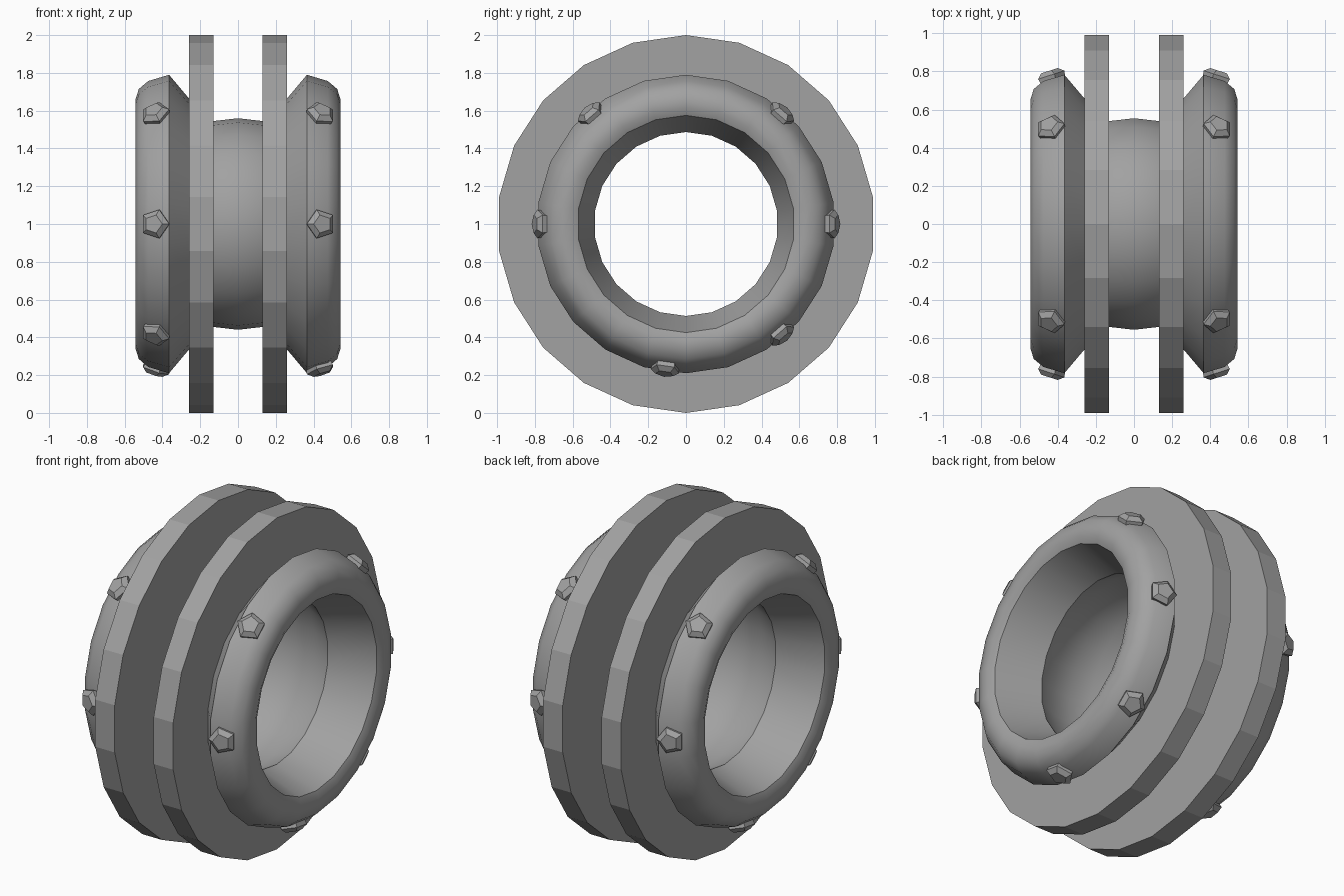
import bpy, bmesh
from math import sin, cos, pi, radians
from mathutils import Matrix, Vector

SIDES = 22
STEP = 2 * pi / SIDES

cube = bpy.data.objects.get("Cube")
if cube:
    bpy.data.objects.remove(cube, do_unlink=True)

grey = bpy.data.materials.new("plain_grey")
grey.use_nodes = True
colour = (0.36, 0.36, 0.36, 1)
grey.diffuse_color = colour
grey.node_tree.nodes["Principled BSDF"].inputs["Base Color"].default_value = colour


def finish(name, bm, smooth_angle=None):
    bmesh.ops.recalc_face_normals(bm, faces=bm.faces)
    mesh = bpy.data.meshes.new(name)
    bm.to_mesh(mesh)
    bm.free()
    mesh.materials.append(grey)
    obj = bpy.data.objects.new(name, mesh)
    bpy.context.collection.objects.link(obj)
    if smooth_angle:
        bpy.ops.object.select_all(action='DESELECT')
        obj.select_set(True)
        bpy.context.view_layer.objects.active = obj
        bpy.ops.object.shade_smooth_by_angle(angle=radians(smooth_angle))
    return obj


def revolve(name, profile, closed=True, smooth_angle=None):
    """Spin (x, radius) points around the horizontal axis at z = 1."""
    bm = bmesh.new()
    loops = [[bm.verts.new((x, r * sin(i * STEP), 1 + r * cos(i * STEP)))
              for i in range(SIDES)] for x, r in profile]
    pairs = list(zip(loops, loops[1:]))
    if closed:
        pairs.append((loops[-1], loops[0]))
    for a, b in pairs:
        for i in range(SIDES):
            j = (i + 1) % SIDES
            bm.faces.new((a[i], a[j], b[j], b[i]))
    return finish(name, bm, smooth_angle)


def stud(name, side, angle):
    """Five-sided stud with a chamfered top, set on the rounded rim."""
    bm = bmesh.new()
    layers = [(-0.03, 0.07), (0.018, 0.08), (0.042, 0.05)]
    rings = [[bm.verts.new((r * cos(k * 2 * pi / 5), r * sin(k * 2 * pi / 5), h))
              for k in range(5)] for h, r in layers]
    for a, b in zip(rings, rings[1:]):
        for k in range(5):
            bm.faces.new((a[k], a[(k + 1) % 5], b[(k + 1) % 5], b[k]))
    bm.faces.new(rings[0])
    bm.faces.new(rings[-1])
    # Lean to the rim slope, point inward, then swing around the axle
    place = (Matrix.Rotation(pi if side > 0 else 0, 4, 'Z')
             @ Matrix.Translation((-0.435, 0, 0.762))
             @ Matrix.Rotation(radians(-18), 4, 'Y'))
    swing = Matrix.Rotation(-angle, 4, 'X')
    bm.transform(Matrix.Translation((0, 0, 1)) @ swing @ place)
    return finish(name, bm)


# Thin bulging sleeve between the two halves
revolve("centre_sleeve",
        [(-0.26, 0.487), (-0.13, 0.545), (0, 0.56), (0.13, 0.545), (0.26, 0.487)],
        closed=False, smooth_angle=40)

rim = [(0.26, 0.487), (0.26, 0.665), (0.365, 0.79), (0.475, 0.757),
       (0.525, 0.715), (0.543, 0.66), (0.543, 0.615), (0.525, 0.575)]
flange = [(0.26, 0.489), (0.26, 1), (0.13, 1), (0.13, 0.545)]

# Rims, flanges and studs; the right half is the left turned half way round
for side, label in ((1, "left"), (-1, "right")):
    revolve(label + "_rim", [(side * x, r) for x, r in rim], smooth_angle=40)
    revolve(label + "_flange", [(side * x, r) for x, r in flange])
    for n, facet in enumerate((2, 5, 8, 11, -6, -3)):
        stud(f"{label}_stud_{n + 1}", side, side * (facet + 0.5) * STEP)
